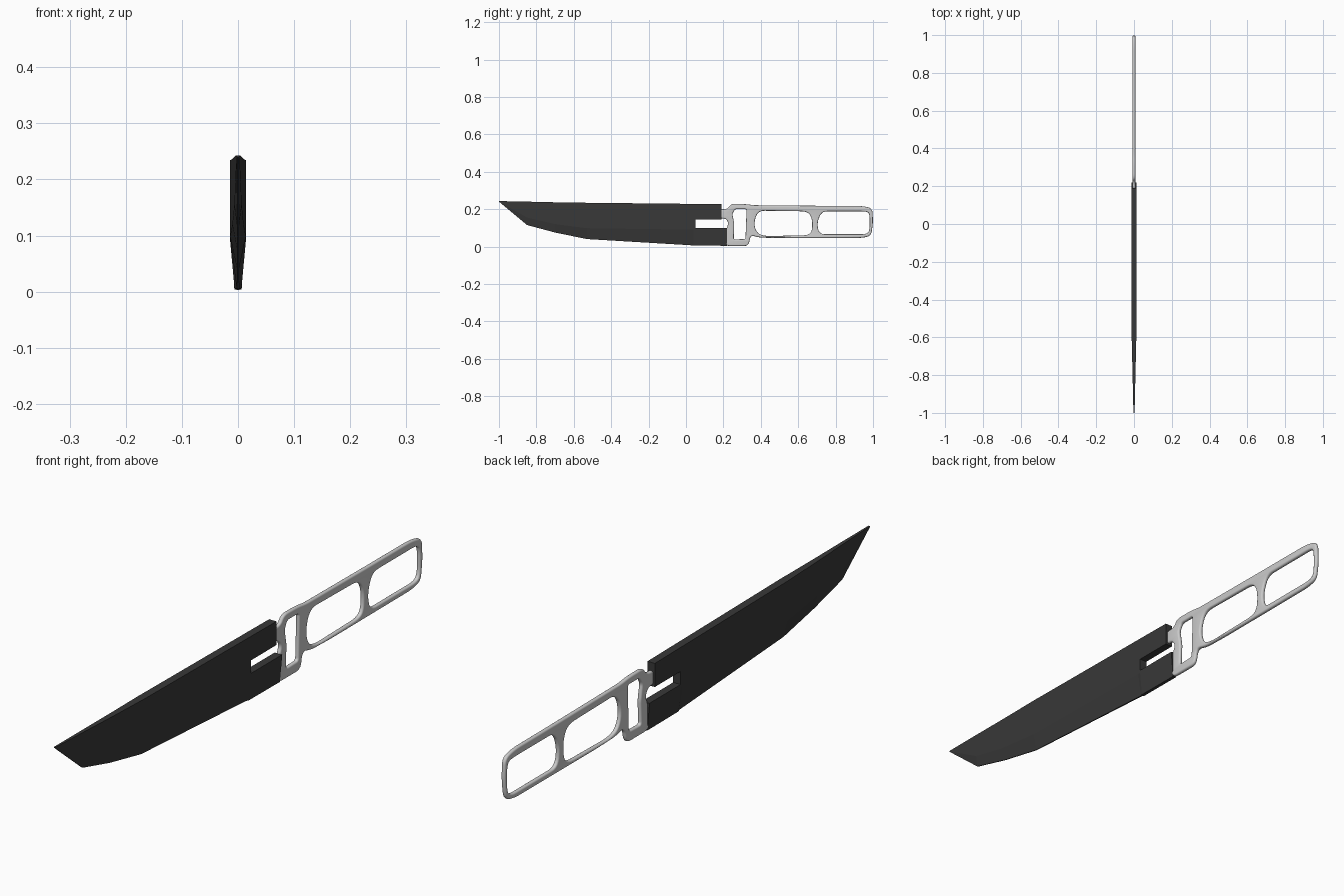
import bpy, bmesh
from math import pi
from mathutils import Vector

if "Cube" in bpy.data.objects:
    bpy.data.objects.remove(bpy.data.objects["Cube"])


def activate(ob):
    bpy.ops.object.select_all(action='DESELECT')
    ob.select_set(True)
    bpy.context.view_layer.objects.active = ob


def round_corners(points, radius, steps=5):
    """Replace every corner of a closed outline with a small arc."""
    out = []
    n = len(points)
    for i in range(n):
        a, p, b = (Vector(points[(i + k) % n]) for k in (-1, 0, 1))
        ra = min(radius, (a - p).length * 0.48)
        rb = min(radius, (b - p).length * 0.48)
        s, e = p + (a - p).normalized() * ra, p + (b - p).normalized() * rb
        for k in range(steps + 1):
            t = k / steps
            out.append(s * (1 - t) ** 2 + p * (2 * t * (1 - t)) + e * t * t)
    return out


def cut_box(target, y0, y1, z0, z1):
    bpy.ops.mesh.primitive_cube_add(size=1, location=(0, (y0 + y1) / 2, (z0 + z1) / 2))
    cutter = bpy.context.object
    cutter.scale = (0.2, y1 - y0, z1 - z0)
    cutter.hide_render = True
    mod = target.modifiers.new("cut", 'BOOLEAN')
    mod.operation, mod.solver, mod.object = 'DIFFERENCE', 'EXACT', cutter
    activate(target)
    bpy.ops.object.modifier_apply(modifier=mod.name)
    bpy.data.objects.remove(cutter)


# Blade: stations of (y, edge z, bevel z, spine z, spine half width, edge half width)
stations = [
    (-1.00, 0.240, 0.2410, 0.243, 0.003, 0.0010),
    (-0.85, 0.115, 0.155, 0.240, 0.0065, 0.0015),
    (-0.70, 0.075, 0.120, 0.2365, 0.010, 0.0015),
    (-0.53, 0.040, 0.098, 0.234, 0.014, 0.0015),
    (0.04, 0.006, 0.090, 0.228, 0.014, 0.0025),
    (0.05, 0.005, 0.090, 0.228, 0.014, 0.0060),
    (0.22, 0.004, 0.090, 0.226, 0.014, 0.0060),
]
bm = bmesh.new()
rings = []
for y, ze, zm, zs, w, we in stations:
    half = [(we, ze), (w, zm), (w, zs)]
    section = half + [(-x, z) for x, z in reversed(half)]
    rings.append([bm.verts.new((x, y, z)) for x, z in section])
for r, s in zip(rings, rings[1:]):
    for i in range(6):
        j = (i + 1) % 6
        bm.faces.new((r[i], r[j], s[j], s[i]))
bm.faces.new(rings[0])
bm.faces.new(rings[-1])
bmesh.ops.recalc_face_normals(bm, faces=bm.faces)
mesh = bpy.data.meshes.new("blade")
bm.to_mesh(mesh)
bm.free()
blade = bpy.data.objects.new("blade", mesh)
bpy.context.collection.objects.link(blade)

# Slot and shortened upper arm at the rear of the blade
cut_box(blade, 0.05, 0.30, 0.10, 0.145)
cut_box(blade, 0.19, 0.31, 0.12, 0.30)
dark = bpy.data.materials.new("dark_steel")
dark.diffuse_color = (0.04, 0.04, 0.04, 1)
dark.use_nodes = True
dark.node_tree.nodes["Principled BSDF"].inputs["Base Color"].default_value = dark.diffuse_color
blade.data.materials.clear()
blade.data.materials.append(dark)

# Skeleton handle: outline with three openings, as (y, z) points and corner radius
loops = [
    ([(0.21, 0.003), (0.335, 0.003), (0.345, 0.062), (0.39, 0.048), (0.50, 0.045),
      (0.94, 0.046), (0.99, 0.057), (1.0, 0.13), (0.996, 0.205), (0.94, 0.217),
      (0.70, 0.218), (0.36, 0.221), (0.32, 0.227), (0.24, 0.228), (0.222, 0.200),
      (0.18, 0.200), (0.18, 0.150), (0.213, 0.150), (0.228, 0.125), (0.215, 0.095)], 0.025),
    ([(0.255, 0.038), (0.318, 0.040), (0.324, 0.20), (0.262, 0.20), (0.248, 0.175),
      (0.258, 0.12)], 0.010),
    ([(0.362, 0.125), (0.378, 0.072), (0.42, 0.056), (0.655, 0.060), (0.675, 0.085),
      (0.675, 0.150), (0.650, 0.188), (0.385, 0.192)], 0.035),
    ([(0.70, 0.125), (0.712, 0.066), (0.965, 0.066), (0.982, 0.085), (0.982, 0.175),
      (0.965, 0.188), (0.725, 0.188)], 0.030),
]
curve = bpy.data.curves.new("handle", 'CURVE')
curve.dimensions, curve.fill_mode = '2D', 'BOTH'
curve.extrude, curve.bevel_depth, curve.bevel_resolution = 0.001, 0.0065, 3
curve.offset = -0.0065
for points, radius in loops:
    pts = round_corners(points, radius)
    spline = curve.splines.new('POLY')
    spline.points.add(len(pts) - 1)
    for sp, p in zip(spline.points, pts):
        sp.co = (p.x, p.y, 0, 1)
    spline.use_cyclic_u = True
handle = bpy.data.objects.new("handle", curve)
bpy.context.collection.objects.link(handle)
handle.rotation_euler = (pi / 2, 0, pi / 2)
activate(handle)
bpy.ops.object.convert(target='MESH')
handle = bpy.context.object
bm = bmesh.new()
bm.from_mesh(handle.data)
bmesh.ops.remove_doubles(bm, verts=bm.verts, dist=0.00005)
bmesh.ops.recalc_face_normals(bm, faces=bm.faces)
bm.to_mesh(handle.data)
bm.free()
bpy.ops.object.shade_smooth_by_angle()
